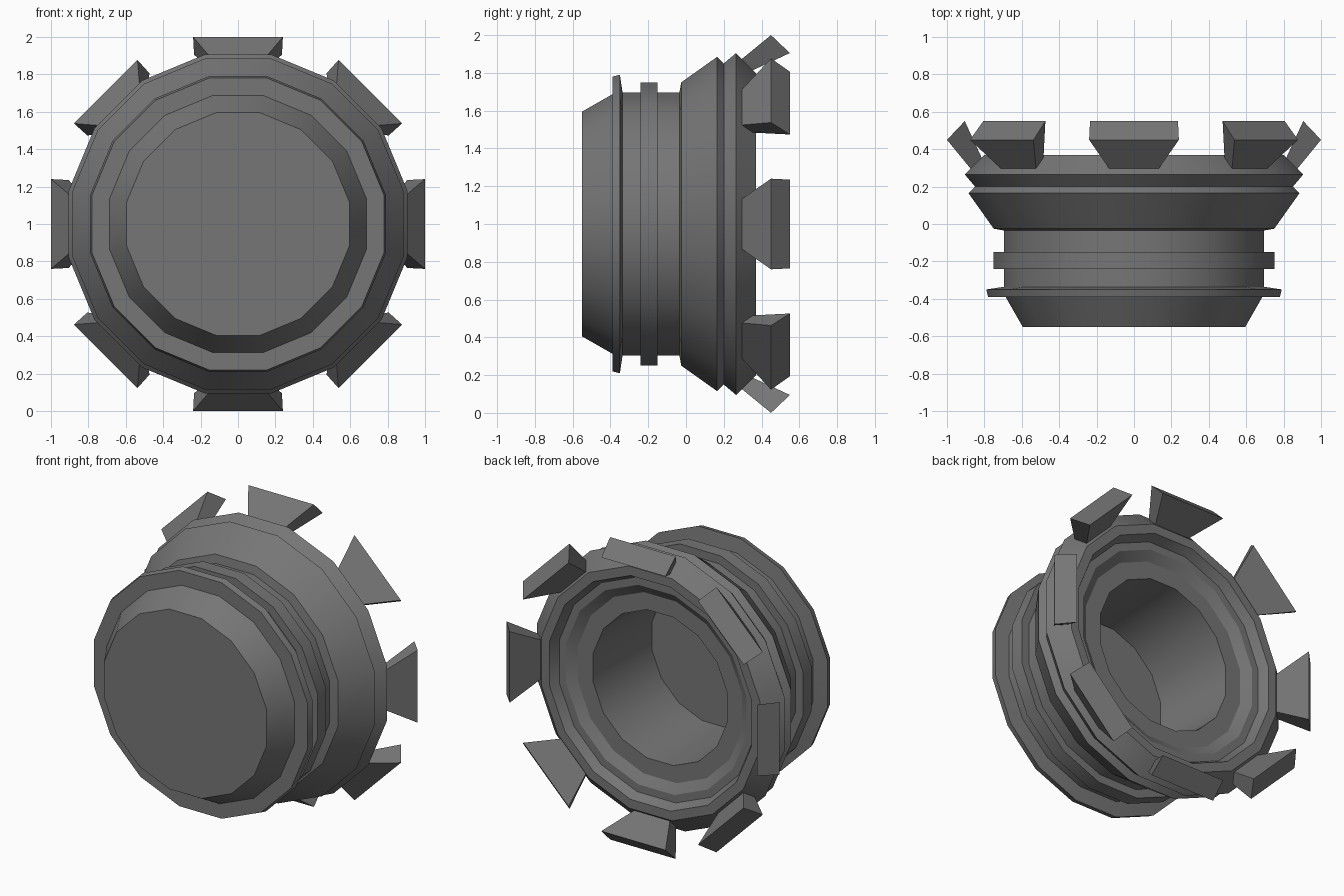
import bpy, bmesh, math
from mathutils import Vector

if "Cube" in bpy.data.objects:
    bpy.data.objects.remove(bpy.data.objects["Cube"])

SIDES = 16
CENTRE_Z = 1.0
FLAT = math.cos(math.pi / SIDES)   # profile radii are measured at the flats

dark = bpy.data.materials.new("dark_grey")
dark.diffuse_color = (0.18, 0.18, 0.18, 1)
dark.use_nodes = True
dark.node_tree.nodes["Principled BSDF"].inputs["Base Color"].default_value = dark.diffuse_color


def finish(name, bm, smooth=False):
    bmesh.ops.recalc_face_normals(bm, faces=bm.faces[:])
    mesh = bpy.data.meshes.new(name)
    bm.to_mesh(mesh)
    bm.free()
    mesh.materials.append(dark)
    obj = bpy.data.objects.new(name, mesh)
    bpy.context.collection.objects.link(obj)
    if smooth:
        bpy.ops.object.select_all(action='DESELECT')
        bpy.context.view_layer.objects.active = obj
        obj.select_set(True)
        bpy.ops.object.shade_smooth_by_angle(angle=math.radians(27))
    return obj


def lathe(name, profile, closed=False):
    """Spin (y, radius) points around the y axis; open ends are capped."""
    bm = bmesh.new()
    rings = []
    for y, r in profile:
        ring = []
        for i in range(SIDES):
            a = math.tau * (i + 0.5) / SIDES
            ring.append(bm.verts.new((r / FLAT * math.cos(a), y,
                                      CENTRE_Z + r / FLAT * math.sin(a))))
        rings.append(ring)
    pairs = list(zip(rings, rings[1:]))
    if closed:
        pairs.append((rings[-1], rings[0]))
    for p, q in pairs:
        for i in range(SIDES):
            j = (i + 1) % SIDES
            bm.faces.new((p[i], p[j], q[j], q[i]))
    if not closed:
        bm.faces.new(rings[0])
        bm.faces.new(rings[-1])
    return finish(name, bm, smooth=True)


# Main housing: closed front, flared collar, stepped mouth and deep bore
lathe("housing", [
    (-0.55, 0.595), (-0.375, 0.695), (-0.035, 0.695),
    (-0.025, 0.75), (0.165, 0.885), (0.20, 0.85), (0.265, 0.905),
    (0.37, 0.80), (0.37, 0.74), (0.31, 0.71), (0.31, 0.66),
    (0.27, 0.60), (0.27, 0.49), (-0.30, 0.46),
])

# Front flange and middle belt
lathe("front_flange", [(-0.39, 0.67), (-0.39, 0.78), (-0.35, 0.79),
                       (-0.335, 0.69)], closed=True)
lathe("middle_belt", [(-0.24, 0.69), (-0.24, 0.75), (-0.15, 0.75),
                      (-0.15, 0.69)], closed=True)


# Flared teeth around the rear rim: (y, radius, half width) per section corner
TOOTH = [(0.45, 1.0, 0.24), (0.55, 0.905, 0.235),
         (0.345, 0.81, 0.125), (0.285, 0.865, 0.125)]


def tooth(index):
    a = math.tau * index / 8
    out = Vector((math.cos(a), 0, math.sin(a)))
    side = Vector((-math.sin(a), 0, math.cos(a)))
    bm = bmesh.new()
    ends = [[bm.verts.new(out * r + side * (w * s) + Vector((0, y, CENTRE_Z)))
             for y, r, w in TOOTH] for s in (-1, 1)]
    for end in ends:
        bm.faces.new(end)
    for i in range(4):
        j = (i + 1) % 4
        bm.faces.new((ends[0][i], ends[0][j], ends[1][j], ends[1][i]))
    finish(f"rim_tooth_{index + 1}", bm)


for k in range(8):
    tooth(k)
